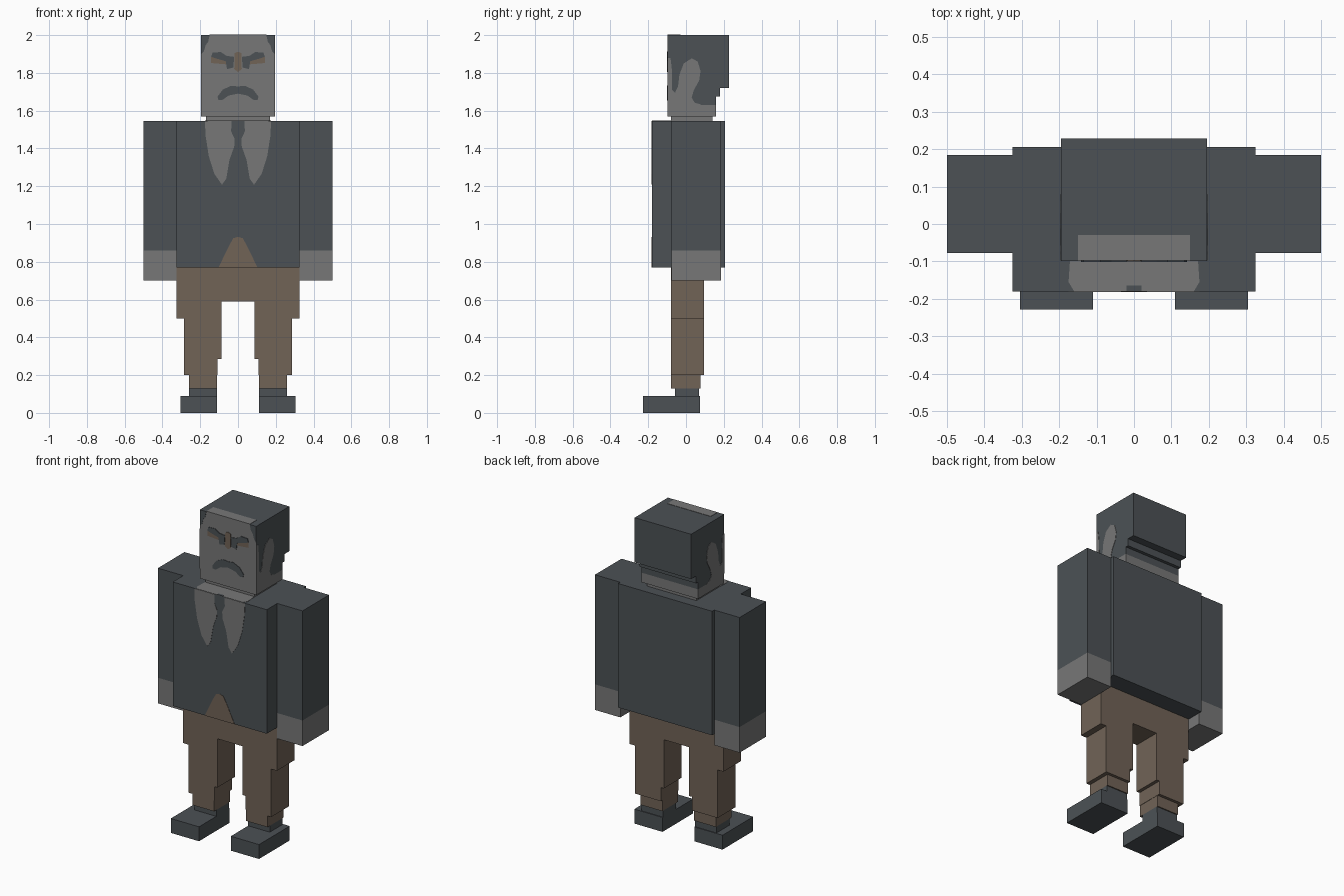
import bpy, bmesh

if "Cube" in bpy.data.objects:
    bpy.data.objects.remove(bpy.data.objects["Cube"])


def material(name, rgb):
    m = bpy.data.materials.new(name)
    m.diffuse_color = (*rgb, 1)
    m.use_nodes = True
    m.node_tree.nodes["Principled BSDF"].inputs["Base Color"].default_value = m.diffuse_color
    return m


DARK = material("dark slate", (0.072, 0.083, 0.091))
GREY = material("mid grey", (0.185, 0.185, 0.185))
BROWN = material("brown", (0.165, 0.125, 0.094))


def finish(name, bm, mats):
    bmesh.ops.recalc_face_normals(bm, faces=bm.faces[:])
    me = bpy.data.meshes.new(name)
    bm.to_mesh(me)
    bm.free()
    for m in mats:
        me.materials.append(m)
    ob = bpy.data.objects.new(name, me)
    bpy.context.collection.objects.link(ob)
    return ob


def box(name, x, y, z, mat):
    """Box from (min, max) ranges on each axis."""
    bm = bmesh.new()
    bmesh.ops.create_cube(bm, size=1)
    for v in bm.verts:
        v.co = [r[0] if c < 0 else r[1] for c, r in zip(v.co, (x, y, z))]
    return finish(name, bm, [mat])


def side_box(name, s, x, y, z, mat):
    """Box on the left (s=-1) or right (s=1), given for the right."""
    return box(name, sorted((s * x[0], s * x[1])), y, z, mat)


def plate(name, pts, axis, base, out, mat):
    """Thin painted plate: 2D outline on the plane axis=base, raised by out."""
    bm = bmesh.new()

    def place(p, d):
        co = list(p)
        co.insert(axis, d)
        return co
    f = bm.faces.new([bm.verts.new(place(p, base)) for p in pts])
    res = bmesh.ops.extrude_face_region(bm, geom=[f])
    for v in res["geom"]:
        if isinstance(v, bmesh.types.BMVert):
            v.co[axis] += out
    # keep the base face as the closed back
    if not f.is_valid:
        bmesh.ops.holes_fill(bm, edges=bm.edges[:])
    return finish(name, bm, [mat])


def mirror(pts):
    return [(-x, z) for x, z in pts]


def symmetric(half):
    """Full outline from the right half listed from the centre line around."""
    return half + [(-x, z) for x, z in reversed(half) if x != 0]


# Head: dark skull with a grey front, grey jaw, stepped hair at the back
skull = box("head", (-.195, .195), (-.097, .16), (1.63, 2), DARK)
skull.data.materials.append(GREY)
for f in skull.data.polygons:
    if f.normal.y < -.5:
        f.material_index = 1
box("jaw", (-.195, .195), (-.097, .16), (1.57, 1.63), GREY)
box("hair_lower_step", (-.195, .195), (.16, .18), (1.675, 2), DARK)
box("hair_back", (-.195, .195), (.18, .228), (1.72, 2), DARK)
box("neck", (-.17, .17), (-.08, .14), (1.545, 1.57), GREY)

# Torso
box("jacket", (-.325, .325), (-.18, .206), (.77, 1.545), DARK)
box("pelvis", (-.325, .325), (-.08, .095), (.59, .77), BROWN)

# Cheek and ear outline in (y, z)
cheek = [(-.097, 1.63), (-.097, 1.88), (-.082, 1.88), (-.075, 1.82), (-.073, 1.71),
         (-.058, 1.695), (-.042, 1.73), (-.035, 1.79), (-.012, 1.85), (.03, 1.877),
         (.062, 1.86), (.077, 1.81), (.07, 1.76), (.042, 1.71), (.03, 1.67),
         (.045, 1.643), (.08, 1.632), (.08, 1.63)]
temple = [(.195, 2), (.15, 2), (.158, 1.965), (.172, 1.945), (.18, 1.915), (.195, 1.9)]
brow = [(.02, 1.885), (.06, 1.89), (.09, 1.91), (.135, 1.908), (.142, 1.885),
        (.115, 1.876), (.065, 1.862), (.058, 1.82), (.025, 1.828)]
lapel = [(.035, 1.545), (.175, 1.545), (.172, 1.47), (.155, 1.36), (.125, 1.265),
         (.085, 1.208), (.062, 1.24), (.045, 1.34), (.02, 1.41), (.018, 1.45),
         (.036, 1.49)]

for s, side in ((-1, "left"), (1, "right")):
    flip = (lambda p: p) if s > 0 else mirror
    # Painted face and shirt details
    plate(f"cheek_{side}", cheek, 0, s * .195, s * .002, GREY)
    plate(f"temple_hair_{side}", flip(temple), 1, -.097, -.002, DARK)
    plate(f"eyebrow_{side}", flip(brow), 1, -.097, -.004, DARK)
    plate(f"eye_{side}", flip([(.06, 1.845), (.142, 1.852), (.142, 1.885), (.06, 1.87)]),
          1, -.097, -.002, BROWN)
    plate(f"shirt_{side}", flip(lapel), 1, -.18, -.002, GREY)
    # Arm and hand
    side_box(f"sleeve_{side}", s, (.325, .5), (-.077, .185), (.86, 1.545), DARK)
    side_box(f"hand_{side}", s, (.325, .5), (-.077, .185), (.70, .86), GREY)
    # Stepped leg and shoe
    side_box(f"thigh_{side}", s, (.087, .325), (-.08, .095), (.50, .59), BROWN)
    side_box(f"knee_{side}", s, (.087, .285), (-.08, .095), (.285, .50), BROWN)
    side_box(f"shin_{side}", s, (.108, .285), (-.08, .095), (.20, .285), BROWN)
    side_box(f"trouser_cuff_{side}", s, (.11, .26), (-.08, .077), (.13, .20), BROWN)
    side_box(f"shoe_ankle_{side}", s, (.11, .26), (-.057, .07), (.09, .13), DARK)
    side_box(f"shoe_{side}", s, (.11, .305), (-.228, .075), (0, .09), DARK)

# Nose, mouth, waistcoat gap
plate("nose", symmetric([(0, 1.912), (.018, 1.905), (.02, 1.82), (0, 1.805)]),
      1, -.097, -.003, BROWN)
plate("mouth", symmetric([(0, 1.728), (.035, 1.732), (.08, 1.712), (.108, 1.675),
                          (.105, 1.658), (.085, 1.655), (.05, 1.68), (0, 1.69)]),
      1, -.097, -.003, DARK)
plate("jacket_opening", symmetric([(0, .932), (.025, .925), (.05, .88), (.103, .77)]),
      1, -.18, -.002, BROWN)

# Bald forehead patch and collar seen from above, with the tie knot
plate("forehead", [(-.15, -.097), (.15, -.097), (.15, -.03), (-.15, -.03)],
      2, 2, .002, GREY)
plate("collar", [(-.16, -.18), (.16, -.18), (.175, -.155), (.17, -.08), (-.17, -.08),
                 (-.175, -.155)], 2, 1.545, .002, GREY)
plate("tie_knot", [(-.02, -.18), (.02, -.18), (.02, -.165), (-.02, -.165)],
      2, 1.545, .004, DARK)
